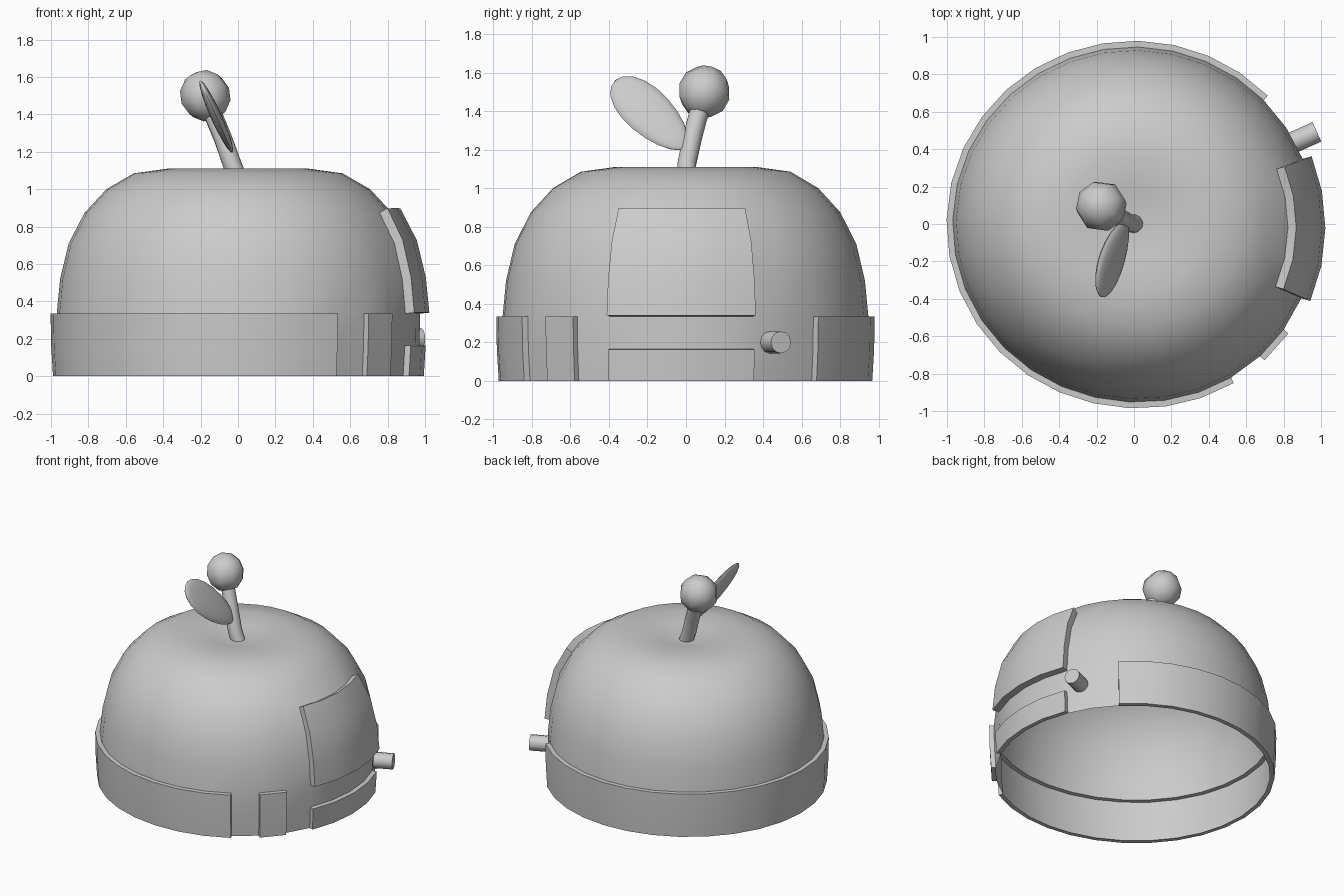
import bpy, bmesh, math
from mathutils import Vector, Matrix

if "Cube" in bpy.data.objects:
    bpy.data.objects.remove(bpy.data.objects["Cube"])

grey = bpy.data.materials.new("plain_grey")
grey.use_nodes = True
colour = (0.6, 0.6, 0.6, 1)
grey.diffuse_color = colour
grey.node_tree.nodes["Principled BSDF"].inputs["Base Color"].default_value = colour


def finish(name, bm, angle):
    """Turn a bmesh into a smooth-shaded object."""
    mesh = bpy.data.meshes.new(name)
    bm.to_mesh(mesh)
    bm.free()
    mesh.materials.append(grey)
    obj = bpy.data.objects.new(name, mesh)
    bpy.context.collection.objects.link(obj)
    bpy.ops.object.select_all(action='DESELECT')
    obj.select_set(True)
    bpy.context.view_layer.objects.active = obj
    bpy.ops.object.shade_smooth_by_angle(angle=math.radians(angle))
    return obj


def frame(centre, x, y, z):
    """Matrix that places a part along three given axes."""
    m = Matrix((x, y, z)).transposed().to_4x4()
    return Matrix.Translation(centre) @ m


# Dome shell: open at the bottom, dimpled at the top
SIDES = 32
STEP = math.tau / SIDES
TURN = math.radians(-1.4)
profile = [(0.945, 0), (0.955, 0.165), (0.958, 0.335), (0.94, 0.52), (0.895, 0.71),
           (0.81, 0.875), (0.695, 1.0), (0.55, 1.085), (0.37, 1.11), (0.18, 1.095)]

bm = bmesh.new()
rings = []
for radius, z in profile:
    ring = []
    for i in range(SIDES):
        a = i * STEP + TURN
        r = radius * (1 + 0.012 * math.cos(2 * a) + 0.02 * max(0, math.cos(a + 0.84)) ** 4)
        ring.append(bm.verts.new((r * math.cos(a), r * math.sin(a), z)))
    rings.append(ring)
cells = {}
for row in range(len(rings) - 1):
    low, high = rings[row], rings[row + 1]
    for i in range(SIDES):
        j = (i + 1) % SIDES
        cells[row, i] = bm.faces.new((low[i], low[j], high[j], high[i]))
tip = bm.verts.new((0, 0, 1.06))
for i in range(SIDES):
    bm.faces.new((rings[-1][i], rings[-1][(i + 1) % SIDES], tip))
bm.normal_update()


def raise_panel(rows, columns, depth):
    """Push a block of shell faces outward along their normals."""
    faces = [cells[r, c % SIDES] for r in rows for c in columns]
    normals = {}
    for f in faces:
        for v in f.verts:
            key = tuple(round(c, 5) for c in v.co)
            normals[key] = normals.get(key, Vector()) + f.normal
    result = bmesh.ops.extrude_face_region(bm, geom=faces)
    for v in [g for g in result["geom"] if isinstance(g, bmesh.types.BMVert)]:
        v.co += normals[tuple(round(c, 5) for c in v.co)].normalized() * depth
        v.co.z = max(v.co.z, 0)
    bmesh.ops.delete(bm, geom=[f for f in faces if f.is_valid], context='FACES_ONLY')


raise_panel((0, 1), range(4, 27), 0.033)    # long wrap-around band
raise_panel((0, 1), range(28, 29), 0.033)   # short upright strip
raise_panel((0,), range(-2, 2), 0.033)      # low plate under the window
raise_panel((2, 3, 4), range(-2, 2), 0.05)  # window panel
finish("dome_shell", bm, 40)

# Side knob
bm = bmesh.new()
axis = Vector((0.91, 0.41, 0))
place = Matrix.Translation((0.905, 0.46, 0.2)) @ axis.to_track_quat('Z', 'Y').to_matrix().to_4x4()
bmesh.ops.create_cone(bm, cap_ends=True, segments=12, radius1=0.057, radius2=0.057,
                      depth=0.16, matrix=place)
finish("side_knob", bm, 40)

# Bent stem
path = [Vector(p) for p in ((0.01, 0, 1.03), (-0.03, 0.005, 1.13),
                            (-0.08, 0.035, 1.27), (-0.15, 0.08, 1.44))]
bm = bmesh.new()
loops = []
for k, p in enumerate(path):
    along = path[min(k + 1, len(path) - 1)] - path[max(k - 1, 0)]
    turn = along.to_track_quat('Z', 'Y')
    loops.append([bm.verts.new(p + turn @ Vector((0.05 * math.cos(s * math.tau / 10),
                                                  0.05 * math.sin(s * math.tau / 10), 0)))
                  for s in range(10)])
for low, high in zip(loops, loops[1:]):
    for s in range(10):
        bm.faces.new((low[s], low[(s + 1) % 10], high[(s + 1) % 10], high[s]))
bm.faces.new(loops[-1])
finish("stem", bm, 50)

# Ball on the stem
bm = bmesh.new()
lean = (path[-1] - path[-2]).to_track_quat('Z', 'Y').to_matrix().to_4x4()
bmesh.ops.create_uvsphere(bm, u_segments=8, v_segments=6, radius=0.138,
                          matrix=Matrix.Translation((-0.175, 0.095, 1.5)) @ lean)
finish("stem_ball", bm, 60)

# Flattened leaf
bm = bmesh.new()
length = Vector((-0.3, -0.69, 0.67)).normalized()
flat = Vector((0.91, 0, 0.42)).normalized()
wide = length.cross(flat).normalized()
bmesh.ops.create_uvsphere(bm, u_segments=16, v_segments=10, radius=1)
for v in bm.verts:
    v.co.x *= 0.03
    v.co.y *= 0.125 * (1 + 0.15 * v.co.z)
    v.co.z *= 0.265
bm.transform(frame((-0.115, -0.185, 1.385), flat, wide, length))
bmesh.ops.recalc_face_normals(bm, faces=bm.faces)
finish("leaf", bm, 60)
